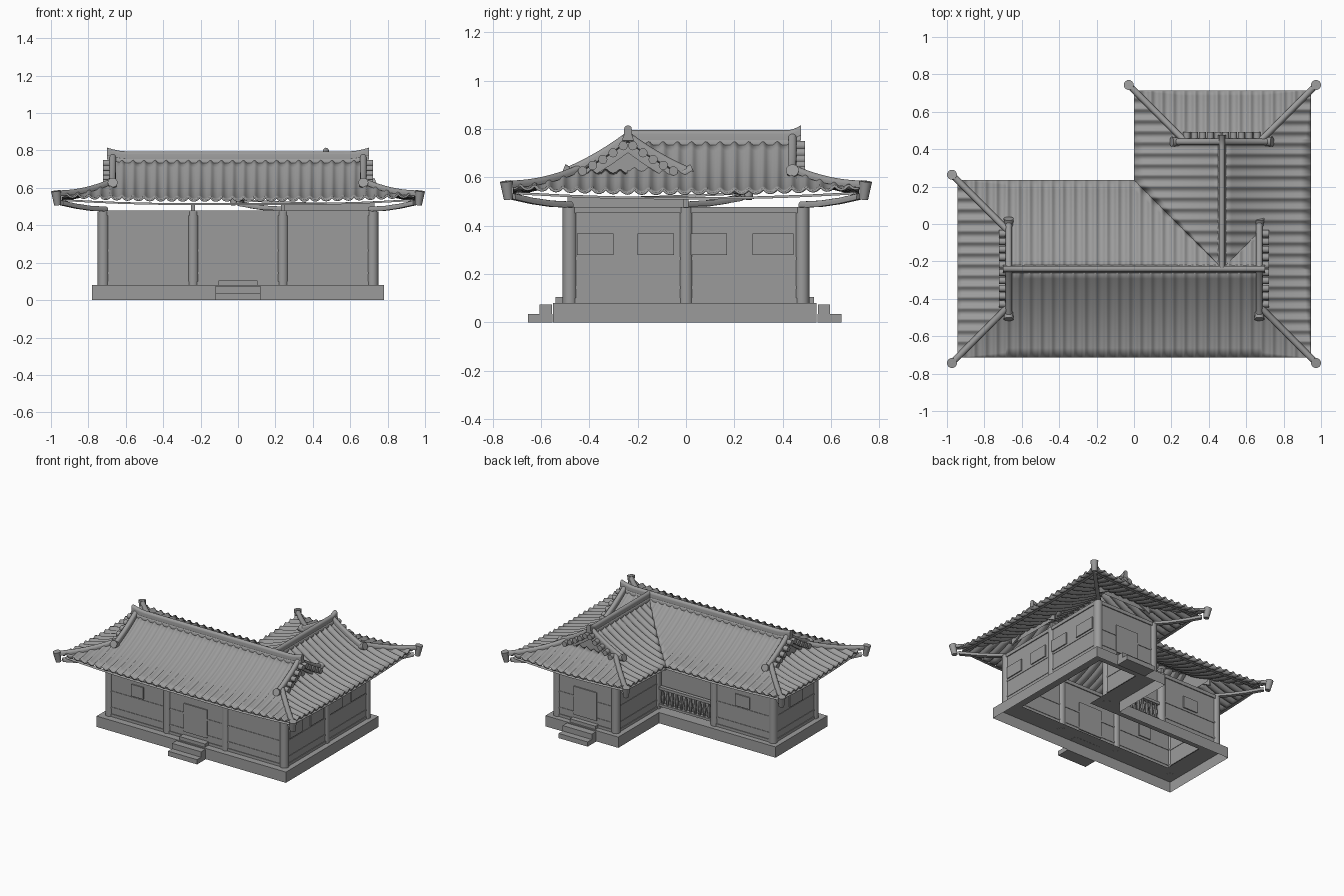
import bpy, bmesh, math
from mathutils import Matrix, Vector

if "Cube" in bpy.data.objects:
    bpy.data.objects.remove(bpy.data.objects["Cube"])

parts = {}
def part(name):
    return parts.setdefault(name, bmesh.new())

def box(name, loc, size, rot=0):
    m = Matrix.Translation(loc) @ Matrix.Rotation(rot, 4, 'Z') @ Matrix.Diagonal((*size, 1))
    bmesh.ops.create_cube(part(name), size=1, matrix=m)

def span(name, x0, x1, y0, y1, z0, z1):
    box(name, ((x0+x1)/2, (y0+y1)/2, (z0+z1)/2), (x1-x0, y1-y0, z1-z0))

def cyl(name, loc, r1, r2, depth, axis=(0, 0, 1), seg=16):
    m = Matrix.Translation(loc) @ Vector(axis).to_track_quat('Z', 'Y').to_matrix().to_4x4()
    bmesh.ops.create_cone(part(name), cap_ends=True, segments=seg, radius1=r1, radius2=r2, depth=depth, matrix=m)

def sweep(name, pts, w, h):
    """Upright bar with a rounded top that follows a path."""
    bm, r, rings = part(name), w/2, []
    hr = min(r, h)
    prof = [(-r, 0)] + [(-r*math.cos(a*math.pi/6), h-hr+hr*math.sin(a*math.pi/6)) for a in range(7)] + [(r, 0)]
    for i, p in enumerate(pts):
        a, b = Vector(pts[max(i-1, 0)]), Vector(pts[min(i+1, len(pts)-1)])
        s = Vector((a.y-b.y, b.x-a.x, 0)).normalized()
        rings.append([bm.verts.new(Vector(p)+s*q+Vector((0, 0, z))) for q, z in prof])
    for A, B in zip(rings, rings[1:]):
        for j in range(len(prof)):
            k = (j+1) % len(prof)
            bm.faces.new((A[j], A[k], B[k], B[j]))
    bm.faces.new(rings[0]); bm.faces.new(rings[-1])

# --- L-shaped stone platform: skirt and top ring ---
outer = [(-.78, -.55), (.78, -.55), (.78, .54), (.18, .54), (.18, .06), (-.78, .06)]
inner = [(-.64, -.41), (.64, -.41), (.64, .40), (.32, .40), (.32, -.08), (-.64, -.08)]
bm = part("platform")
rings = [[bm.verts.new((x, y, z)) for x, y in loop] for loop, z in ((outer, 0), (outer, .08), (inner, .08))]
for A, B in zip(rings, rings[1:]):
    for j in range(6):
        k = (j+1) % 6
        bm.faces.new((A[j], A[k], B[k], B[j]))

# --- steps at the front door and at the rear door of the wing ---
for cx, ye, s in ((0, -.55, -1), (.48, .54, 1)):
    box("steps", (cx, ye+s*.053, .0175), (.24, .10, .035))
    box("steps", (cx, ye+s*.03, .055), (.24, .05, .04))
    box("steps", (cx, ye-s*.035, .092), (.21, .05, .026))

# --- columns ---
for x, y in [(i, -.48) for i in (-.72, -.24, .24, .72)] + [(i, 0) for i in (-.72, -.24, .24, .72)] + [(.24, .48), (.72, .48)]:
    cyl("columns", (x, y, .277), .03, .03, .396, seg=20)

# --- wall bays: panel, rails, windows and doors ---
def bay(x0, y0, x1, y1, wins=(), door=False):
    L, a = math.hypot(x1-x0, y1-y0), math.atan2(y1-y0, x1-x0)
    def at(t, z):
        return (x0+(x1-x0)*t/L, y0+(y1-y0)*t/L, z)
    box("walls", at(L/2, .27), (L, .03, .38), a)
    for z in (.145, .265):
        box("wall_rails", at(L/2, z), (L, .037, .012), a)
    box("sills", at(L/2, .09), (L, .04, .02), a)
    for t, w in wins:
        box("windows", at(t, .323), (w, .046, .088), a)
    if door:
        box("door", at(L/2, .235), (.19, .046, .21), a)

bay(-.72, -.48, -.24, -.48, [(.24, .10)])
bay(-.24, -.48, .24, -.48, door=True)
bay(.24, -.48, .72, -.48)
bay(.72, -.48, .72, 0, [(.105, .15), (.355, .15)])
bay(.72, 0, .72, .48, [(.095, .15), (.36, .17)])
bay(.24, .48, .72, .48, door=True)
bay(.24, 0, .24, .48)
bay(-.72, 0, -.24, 0, [(.24, .12)])
bay(-.72, -.48, -.72, 0, [(.24, .15)])
span("porch_wall", -.24, .24, -.045, -.025, .08, .46)

# --- top plates and tie beams ---
for x0, x1, y in ((-.74, .74, -.48), (-.74, .26, 0), (.22, .74, .48)):
    span("top_beams", x0, x1, y-.022, y+.022, .452, .478)
for x, y0, y1 in ((-.72, -.5, .02), (.72, -.5, .5), (.24, -.02, .5)):
    span("top_beams", x-.022, x+.022, y0, y1, .452, .478)
for x in (-.24, .24):
    span("tie_beams", x-.01, x+.01, -.49, .01, .475, .52)
span("tie_beams", .23, .73, -.01, .01, .475, .52)

# --- porch balustrade ---
span("balustrade", -.22, .22, -.014, .014, .225, .245)
span("balustrade", -.22, .22, -.014, .014, .10, .118)
for i in range(11):
    x = -.19+.038*i
    cyl("balustrade", (x, 0, .14), .008, .014, .05, seg=8)
    cyl("balustrade", (x, 0, .195), .014, .006, .06, seg=8)

# --- roof shape ---
XE, YE, YB, XW, YR = .945, .715, .235, .47, -.24
corners = [(-XE, -YE), (XE, -YE), (XE, YE), (0, YE), (-XE, YB)]
PITCH = XE*2/32
def lift(x, y):
    m = min(math.hypot(x-a, y-b) for a, b in corners)
    return .022*max(0, 1-m/.65)**2
def h(d):
    d = max(d, 0)
    return .541+.13*d+.66*d*d

def slope(u0, u1, pos, dmin, dmax, steps=9):
    """Tiled slope: ribs run up from the eave, clipped between dmin and dmax."""
    bm, cols = part("tiled_roof"), []
    n = round((u1-u0)/PITCH*8)
    for i in range(n+1):
        u = u0+(u1-u0)*i/n
        lo = dmin(u); hi = max(lo, dmax(u))
        c = math.cos(2*math.pi*(u-u0)/PITCH+math.pi)
        rib = .011*c if c > 0 else .005*c
        col = []
        for j in range(steps+1):
            d = lo+(hi-lo)*j/steps
            x, y = pos(u, d)
            col.append(bm.verts.new((x, y, h(d)+lift(x, y)+rib)))
        cols.append(col)
    for A, B in zip(cols, cols[1:]):
        for j in range(steps):
            f = bm.faces.new((A[j], B[j], B[j+1], A[j+1]))
            f.normal_update()
            if f.normal.z < 0:
                f.normal_flip()

G = .265
zero = lambda u: 0
slope(-XE, XE, lambda u, d: (u, -YE+d), zero, lambda u: .475 if abs(u) < .68 else XE-abs(u))
slope(-YE, YB, lambda u, d: (-XE+d, u), zero, lambda u: min(G, .475-abs(u-YR)))
slope(-XE, .68, lambda u, d: (u, YB-d), lambda u: max(0, min(u, XE-u)), lambda u: .475 if u > -.68 else XE+u)
slope(YR, YE, lambda u, d: (d, u), lambda u: max(0, YB-u), lambda u: .475 if u < .45 else YE-u)
slope(-YE, YE, lambda u, d: (XE-d, u), zero,
      lambda u: min(G, u+YE) if u < YR else (.475 if u < .45 else YE-u))
slope(0, XE, lambda u, d: (u, YE-d), zero, lambda u: min(G, .475-abs(u-XW)))

# --- main ridges with upturned ends ---
def ridge(name, a, b, ends):
    pts, N = [], 40
    for i in range(N+1):
        t = i/N
        up = .02*max(0, (t-.93)/.07)**1.5 if t > .5 else (.02*max(0, (.07-t)/.07)**1.5 if ends == 2 else 0)
        pts.append((a[0]+(b[0]-a[0])*t, a[1]+(b[1]-a[1])*t, .738+up))
    sweep(name, pts, .032, .057)
    sweep(name, [(x, y, z-.005) for x, y, z in pts], .044, .03)
ridge("main_ridge", (-.70, YR), (.70, YR), 2)
ridge("wing_ridge", (XW, YR), (XW, .475), 1)

# --- hip ridges, flared end tiles and corner rafters ---
for cx, cy in corners:
    sx = 1 if cx > 0 else -1
    sy = 1 if cy > 0 else -1
    if (cx, cy) == (0, YE):
        sx = -1
    pts = []
    for i in range(11):
        d = .28-.31*i/10
        x, y = cx-sx*d, cy-sy*d
        pts.append((x, y, h(d)+lift(x, y)-.004))
    sweep("hip_ridges", pts, .034, .028)
    ex, ey = cx+sx*.024, cy+sy*.024
    cyl("ridge_end_tiles", (ex, ey, .546), .019, .027, .076, (sx*.12, sy*.12, 1), 12)
    sweep("corner_rafters", [(cx-sx*d, cy-sy*d, z) for d, z in ((.24, .474), (.16, .478), (.08, .49), (.0, .508))], .028, .026)
sweep("corner_rafters", [(.24, 0, .478), (.12, .117, .485), (.01, .225, .503)], .026, .022)

# --- gable ends: wall, rake ridges, short tiles and barge boards ---
for bx, by, nx, ny in ((-.67, YR, -1, 0), (.67, YR, 1, 0), (XW, .44, 0, 1)):
    def P(o, t, z):
        return (bx+nx*o-ny*t, by+ny*o+nx*t, z)
    bm = part("gable_walls")
    prof = [(t*.0225, h(.475-abs(t*.0225))-.005) for t in range(-10, 11)]
    bm.faces.new([bm.verts.new(P(-.005, t, z)) for t, z in prof + [(.225, .59), (-.225, .59)]])
    for s in (-1, 1):
        ts = [.25*i/10 for i in range(11)]
        sweep("rake_ridges", [P(0, s*t, h(.475-t)) for t in ts], .034, .04)
        sweep("barge_boards", [P(.014, s*t, h(.475-t)-.05) for t in ts[:10]], .012, .045)
        x, y, z = P(0, s*.25, h(.225)+.018)
        cyl("ridge_end_tiles", (x, y, z), .022, .027, .04, (-ny*s, nx*s, .4), 12)
        for i in range(5):
            t = .02+.042*i
            cyl("gable_tiles", P(.028, s*t, h(.475-t)-.006), .019, .019, .048, (nx, ny, 0), 12)

# --- eave boards below the tile edge ---
loop = [(-.925, -.695), (.925, -.695), (.925, .695), (.02, .695), (.02, .215), (-.925, .215)]
for (x0, y0), (x1, y1) in zip(loop, loop[1:]+loop[:1]):
    pts = [(x0+(x1-x0)*i/14, y0+(y1-y0)*i/14) for i in range(15)]
    sweep("eave_boards", [(x, y, .509+lift(x, y)) for x, y in pts], .022, .01)

# --- turn the parts into objects, all in dark grey ---
grey = bpy.data.materials.new("dark_grey")
grey.diffuse_color = (.33, .33, .33, 1)
grey.use_nodes = True
grey.node_tree.nodes["Principled BSDF"].inputs["Base Color"].default_value = grey.diffuse_color
for name, bm in parts.items():
    roof = name == "tiled_roof"
    if roof:
        bmesh.ops.remove_doubles(bm, verts=bm.verts, dist=.0002)
    else:
        bmesh.ops.recalc_face_normals(bm, faces=bm.faces)
    me = bpy.data.meshes.new(name)
    bm.to_mesh(me); bm.free()
    me.materials.append(grey)
    ob = bpy.data.objects.new(name, me)
    bpy.context.collection.objects.link(ob)
    if roof:
        mod = ob.modifiers.new("thickness", 'SOLIDIFY')
        mod.thickness, mod.offset = .01, -1
    bpy.context.view_layer.objects.active = ob
    ob.select_set(True)
    bpy.ops.object.shade_smooth_by_angle(angle=math.radians(60 if roof else 35))
    ob.select_set(False)
